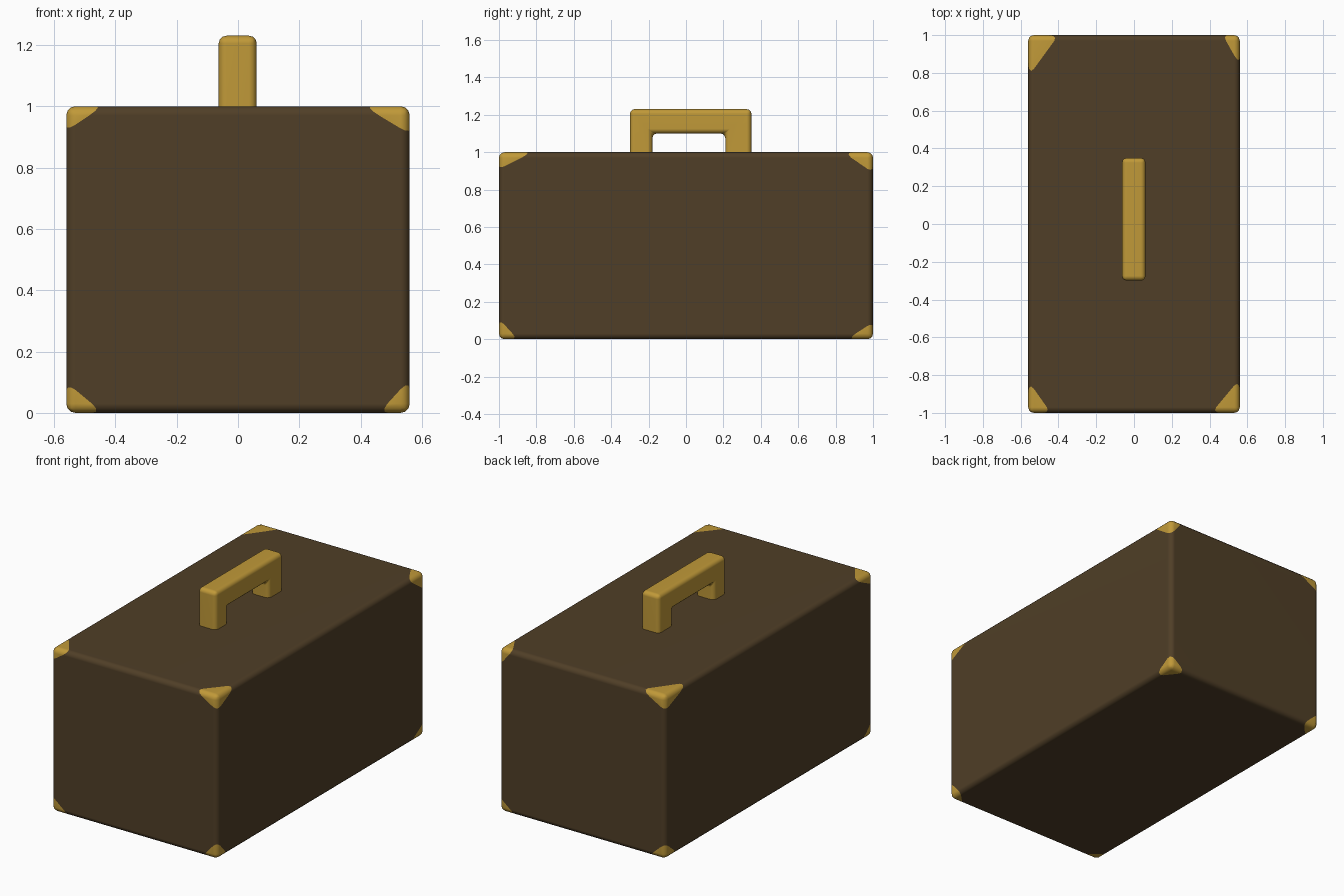
import bpy, bmesh, math
from mathutils import Vector

if "Cube" in bpy.data.objects:
    bpy.data.objects.remove(bpy.data.objects["Cube"])


def material(name, rgb):
    m = bpy.data.materials.new(name)
    m.diffuse_color = (*rgb, 1)
    m.use_nodes = True
    m.node_tree.nodes["Principled BSDF"].inputs["Base Color"].default_value = m.diffuse_color
    return m


leather = material("dark brown leather", (0.080, 0.049, 0.020))
brass = material("brass", (0.53, 0.32, 0.04))


def finish(bm, name, mats):
    me = bpy.data.meshes.new(name)
    bmesh.ops.recalc_face_normals(bm, faces=bm.faces[:])
    bm.to_mesh(me)
    bm.free()
    ob = bpy.data.objects.new(name, me)
    bpy.context.collection.objects.link(ob)
    for m in mats:
        me.materials.append(m)
    bpy.ops.object.select_all(action='DESELECT')
    ob.select_set(True)
    bpy.context.view_layer.objects.active = ob
    bpy.ops.object.shade_smooth_by_angle(angle=math.radians(40))
    wn = ob.modifiers.new("flat_panels", 'WEIGHTED_NORMAL')
    wn.keep_sharp = True
    return ob


# case body: rounded box
HX, HY, H = 0.56, 1.0, 1.0
bm = bmesh.new()
bmesh.ops.create_cube(bm, size=1)
for v in bm.verts:
    v.co = Vector((v.co.x * 2 * HX, v.co.y * 2 * HY, (v.co.z + 0.5) * H))
bmesh.ops.bevel(bm, geom=bm.edges[:], offset=0.03, segments=3, profile=0.5, affect='EDGES')

# brass corners: each corner is cut off by a slanted plane and recoloured
# (x side, y side, top) : reach of the patch along x, y, z
corners = {
    (-1, -1, 0): (0.12, 0.10, 0.10), (1, -1, 0): (0.10, 0.10, 0.11),
    (-1, 1, 0): (0.11, 0.12, 0.10), (1, 1, 0): (0.11, 0.14, 0.09),
    (-1, -1, 1): (0.12, 0.17, 0.08), (1, -1, 1): (0.15, 0.18, 0.09),
    (-1, 1, 1): (0.16, 0.22, 0.09), (1, 1, 1): (0.09, 0.16, 0.11),
}
planes = []
for (sx, sy, top), (a, b, c) in corners.items():
    corner = Vector((sx * HX, sy * HY, top * H))
    normal = Vector((sx / a, sy / b, (1 if top else -1) / c))
    point = corner - Vector((sx * a, 0, 0))
    bmesh.ops.bisect_plane(bm, geom=bm.verts[:] + bm.edges[:] + bm.faces[:],
                           plane_co=point, plane_no=normal.normalized(), dist=1e-5)
    planes.append((point, normal.normalized()))
for f in bm.faces:
    mid = f.calc_center_median()
    f.material_index = int(any((mid - p).dot(n) > 0 for p, n in planes))
finish(bm, "case_body", [leather, brass])

# handle: bracket profile in the y-z plane, extruded across x
profile = [(-0.30, 0.97), (-0.18, 0.97), (-0.18, 1.10), (0.21, 1.10),
           (0.21, 0.97), (0.35, 0.97), (0.35, 1.23), (-0.30, 1.23)]
bm = bmesh.new()
face = bm.faces.new([bm.verts.new((-0.063, y, z)) for y, z in profile])
ext = bmesh.ops.extrude_face_region(bm, geom=[face])
bmesh.ops.translate(bm, vec=(0.124, 0, 0),
                    verts=[g for g in ext["geom"] if isinstance(g, bmesh.types.BMVert)])
bmesh.ops.recalc_face_normals(bm, faces=bm.faces[:])
edges = [e for e in bm.edges if any(v.co.z > 1 for v in e.verts)]
bmesh.ops.bevel(bm, geom=edges, offset=0.025, segments=3, profile=0.5, affect='EDGES')
finish(bm, "handle", [brass])
